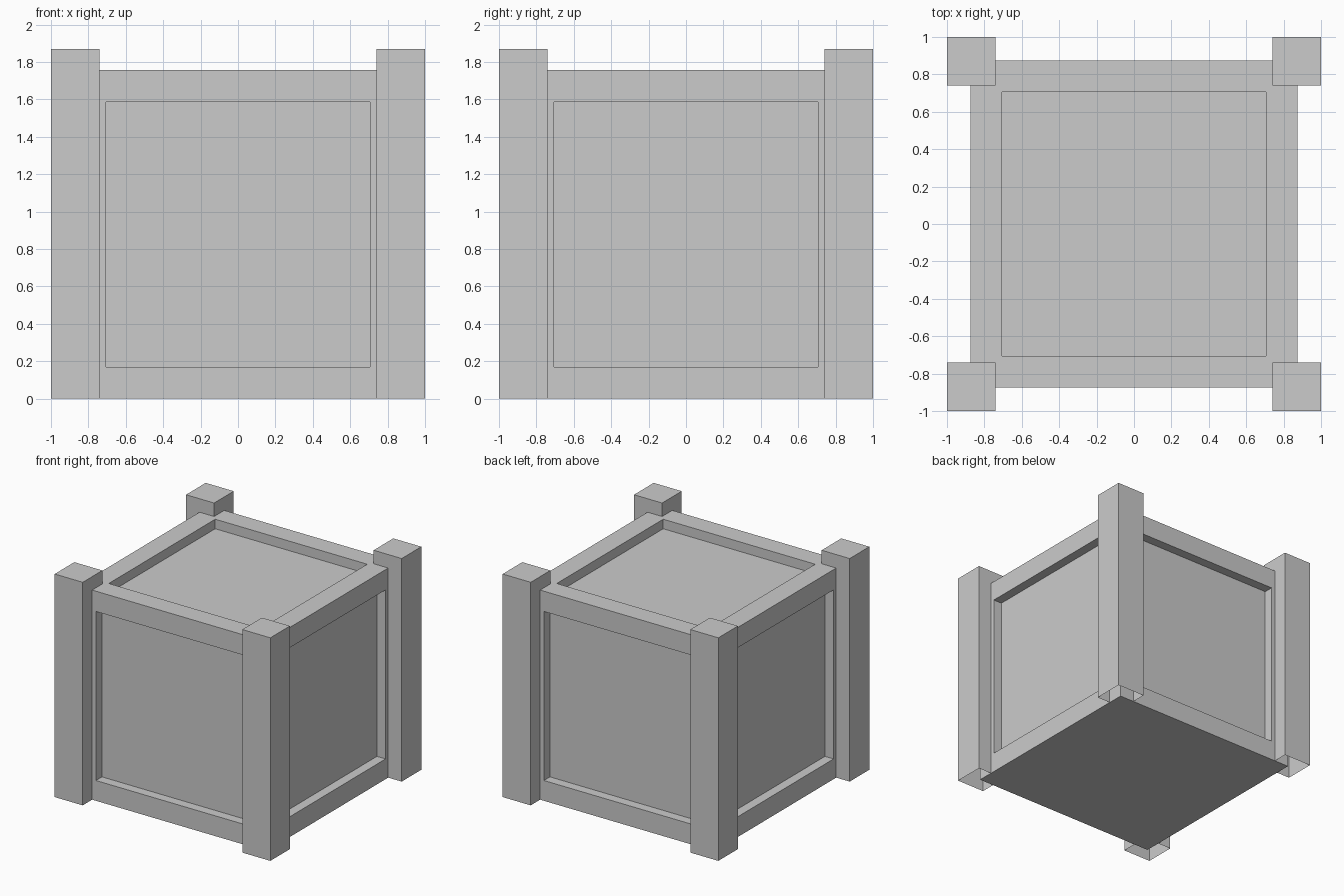
import bpy, bmesh
from mathutils import Matrix, Vector

if "Cube" in bpy.data.objects:
    bpy.data.objects.remove(bpy.data.objects["Cube"])


def make_box(name, lo, hi, edit):
    lo, hi = Vector(lo), Vector(hi)
    bm = bmesh.new()
    bmesh.ops.create_cube(bm, size=1, matrix=Matrix.Translation((lo + hi) / 2) @ Matrix.Diagonal((*(hi - lo), 1)))
    bm.normal_update()
    edit(bm)
    mesh = bpy.data.meshes.new(name)
    bm.to_mesh(mesh)
    bm.free()
    bpy.context.collection.objects.link(bpy.data.objects.new(name, mesh))


# frame every face except the flat bottom, then sink its panel straight in
def recess_panels(bm):
    panels = [(f, f.normal.copy()) for f in bm.faces if f.normal.z > -0.5]
    faces = [f for f, _ in panels]
    for thickness in (0.17, 0):
        bmesh.ops.inset_individual(bm, faces=faces, thickness=thickness,
                                   use_even_offset=True)
    for face, normal in panels:
        bmesh.ops.translate(bm, vec=-0.08 * normal, verts=face.verts[:])
    bm.normal_update()


# posts are hollow underneath
def open_bottom(bm):
    bottom = [f for f in bm.faces if f.normal.z < -0.5]
    bmesh.ops.delete(bm, geom=bottom, context='FACES_ONLY')


# crate body
make_box("crate_body", (-0.875, -0.875, 0), (0.875, 0.875, 1.757), recess_panels)

# corner posts
for side, x in (("left", -0.87), ("right", 0.87)):
    for end, y in (("front", -0.87), ("back", 0.87)):
        make_box(f"{end}_{side}_post", (x - 0.13, y - 0.13, 0),
                 (x + 0.13, y + 0.13, 1.87), open_bottom)
